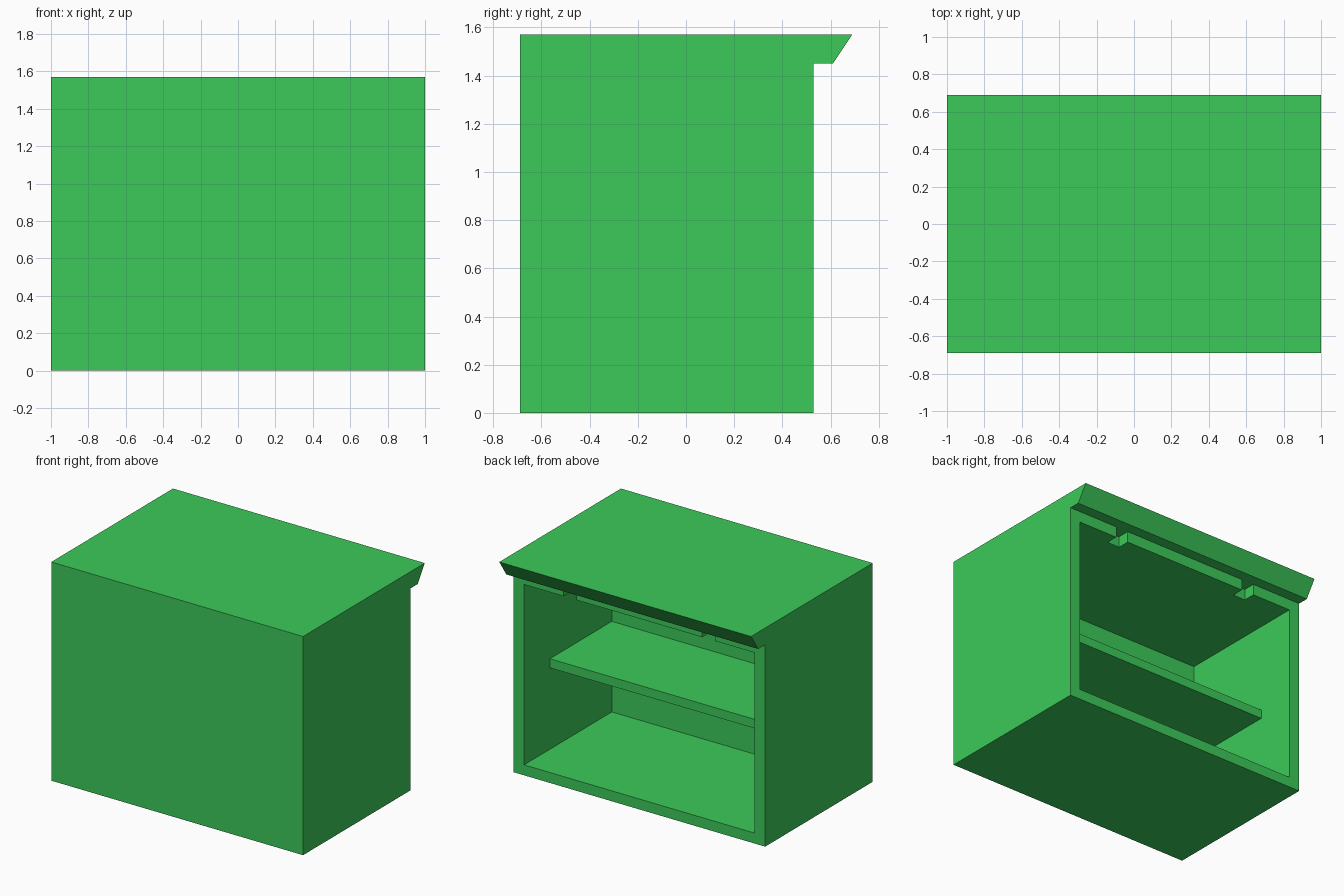
import bpy, bmesh

if "Cube" in bpy.data.objects:
    bpy.data.objects.remove(bpy.data.objects["Cube"])

green = bpy.data.materials.new("green_paint")
green.diffuse_color = (0.045, 0.59, 0.10, 1)
green.use_nodes = True
green.node_tree.nodes["Principled BSDF"].inputs["Base Color"].default_value = green.diffuse_color


def extrude_profile(name, points, x0, x1):
    """Closed solid: a (y, z) profile swept along x."""
    bm = bmesh.new()
    face = bm.faces.new([bm.verts.new((x0, y, z)) for y, z in points])
    swept = bmesh.ops.extrude_face_region(bm, geom=[face])["geom"]
    moved = [v for v in swept if isinstance(v, bmesh.types.BMVert)]
    bmesh.ops.translate(bm, verts=moved, vec=(x1 - x0, 0, 0))
    bmesh.ops.recalc_face_normals(bm, faces=bm.faces[:])
    mesh = bpy.data.meshes.new(name)
    bm.to_mesh(mesh)
    bm.free()
    mesh.materials.append(green)
    obj = bpy.data.objects.new(name, mesh)
    bpy.context.collection.objects.link(obj)
    return obj


def box(name, x0, x1, y0, y1, z0, z1):
    return extrude_profile(name, [(y0, z0), (y1, z0), (y1, z1), (y0, z1)], x0, x1)


def carve(target, cutter):
    cutter.hide_render = True
    mod = target.modifiers.new("carve", 'BOOLEAN')
    mod.operation = 'DIFFERENCE'
    mod.solver = 'EXACT'
    mod.object = cutter
    bpy.context.view_layer.objects.active = target
    bpy.ops.object.modifier_apply(modifier=mod.name)
    bpy.data.objects.remove(cutter)


FRONT, BACK, HEIGHT, LIP_Z = -0.69, 0.53, 1.57, 1.45

# Cabinet body with the slanted lip along the back of the top
body = extrude_profile("cabinet_body", [
    (FRONT, 0), (BACK, 0), (BACK, LIP_Z), (0.61, LIP_Z),
    (0.69, HEIGHT), (FRONT, HEIGHT)], -1, 1)

# Storage space, open at the back
carve(body, box("storage_cutter", -0.915, 0.915, -0.465, 0.8, 0.075, 1.37))

# Two notches in the rail under the lip
for x in (-0.55, 0.55):
    carve(body, box("notch_cutter", x - 0.05, x + 0.05, 0.44, 0.56, 1.30, LIP_Z))

# Shelf, set slightly into the walls
box("shelf", -0.925, 0.925, -0.475, 0.237, 0.66, 0.725)
